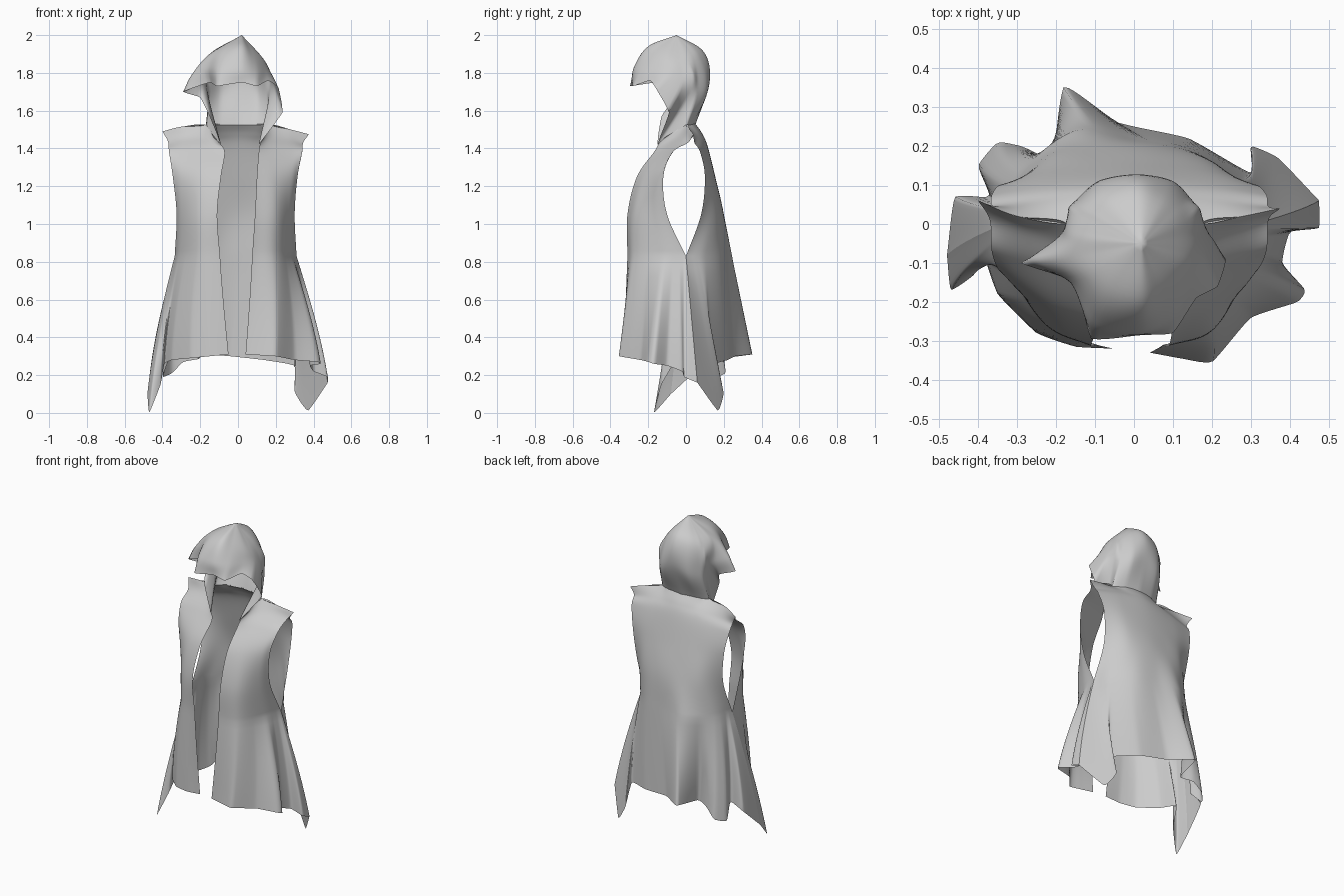
import bpy, bmesh, math
from mathutils import Vector


def catmull(pts, per, closed=False):
    """Smooth curve through key points, 'per' samples per span."""
    p = [Vector(q) for q in pts]
    n = len(p)
    out = []
    for i in range(n if closed else n - 1):
        if closed:
            a, b, c, d = (p[(i + k) % n] for k in (-1, 0, 1, 2))
        else:
            b, c = p[i], p[i + 1]
            a = p[i - 1] if i else b * 2 - c
            d = p[i + 2] if i + 2 < n else c * 2 - b
        for s in range(per):
            t = s / per
            out.append(b + (c - a) * (t / 2) + (a * 2 - b * 5 + c * 4 - d) * (t * t / 2)
                       + (b * 3 - a - c * 3 + d) * (t ** 3 / 2))
    if not closed:
        out.append(p[-1])
    return out


def polyline(pts, per, closed=False):
    """Straight runs between key points."""
    p = [Vector(q) for q in pts]
    ends = p[1:] + p[:1] if closed else p[1:]
    out = [a.lerp(b, s / per) for a, b in zip(p, ends) for s in range(per)]
    return out if closed else out + [p[-1]]


def soft_corners(pts, per, sharp, closed=False):
    return [a.lerp(b, sharp) for a, b in zip(catmull(pts, per, closed), polyline(pts, per, closed))]


def resample(pts, params, sharp=0.0):
    """Points at fractions of the arc length of a row."""
    c = soft_corners(pts, 10, sharp)
    acc = [0.0]
    for a, b in zip(c, c[1:]):
        acc.append(acc[-1] + (b - a).length)
    out, j = [], 0
    for u in params:
        d = u * acc[-1]
        while j < len(c) - 2 and acc[j + 1] < d:
            j += 1
        out.append(c[j].lerp(c[j + 1], (d - acc[j]) / max(acc[j + 1] - acc[j], 1e-6)))
    return out


def sheet(name, rows, closed=False):
    bm = bmesh.new()
    vs = [[bm.verts.new(p) for p in r] for r in rows]
    n = len(rows[0])
    for r0, r1 in zip(vs, vs[1:]):
        for i in range(n if closed else n - 1):
            k = (i + 1) % n
            bm.faces.new((r0[i], r0[k], r1[k], r1[i]))
    bmesh.ops.remove_doubles(bm, verts=bm.verts, dist=0.0005)
    bmesh.ops.recalc_face_normals(bm, faces=bm.faces)
    me = bpy.data.meshes.new(name)
    bm.to_mesh(me)
    bm.free()
    me.shade_smooth()
    ob = bpy.data.objects.new(name, me)
    bpy.context.collection.objects.link(ob)
    return ob


def panel(name, hem, upper, warp, n=64):
    """Cloth panel: flare from hem to waist, smooth above."""
    us = [i / n for i in range(n + 1)]
    low = resample(hem, us, 0.7)
    ups = [resample(r, [min(max(warp(u), 0), 1) for u in us]) for r in upper]
    cols = []
    for i in range(n + 1):
        col = []
        for s in range(12):
            t = s / 12
            p = low[i].lerp(ups[0][i], t)
            p.x *= 1 + 0.14 * t * (1 - t)      # slight outward belly at the sides
            col.append(p)
        cols.append(col + catmull([r[i] for r in ups], 8))
    return sheet(name, list(zip(*cols)))


def end_warp(u):
    return 1 - (1 - u) ** 1.5


def both_warp(u):
    return u - 0.12 * math.sin(2 * math.pi * u)


# Front panels: rows run from the centre opening to the armhole
panel("front_left_panel",
      [(-.05, -.32, .31), (-.15, -.315, .30), (-.25, -.28, .29), (-.35, -.18, .28),
       (-.39, -.07, .26), (-.41, -.13, .15), (-.47, -.17, .0), (-.48, -.08, .1)],
      [[(-.095, -.31, .83), (-.22, -.265, .83), (-.31, -.13, .83), (-.335, 0, .83)],
       [(-.11, -.31, 1.05), (-.22, -.26, 1.05), (-.30, -.16, 1.05), (-.325, -.10, 1.05)],
       [(-.09, -.26, 1.25), (-.2, -.22, 1.25), (-.3, -.16, 1.25), (-.345, -.12, 1.25)],
       [(-.07, -.17, 1.38), (-.19, -.12, 1.39), (-.3, -.09, 1.38), (-.365, -.07, 1.38)],
       [(-.10, -.14, 1.43), (-.18, -.05, 1.46), (-.3, -.01, 1.455), (-.37, .01, 1.435)],
       [(-.13, -.11, 1.46), (-.17, 0, 1.525), (-.3, .02, 1.515), (-.40, .06, 1.49)]],
      end_warp)
panel("front_right_panel",
      [(.04, -.33, .31), (.12, -.345, .305), (.2, -.355, .30), (.3, -.24, .28), (.42, -.2, .27),
       (.44, -.17, .26), (.38, -.1, .25), (.40, -.02, .22), (.475, -.01, .19), (.475, .06, .16)],
      [[(.075, -.31, .83), (.2, -.275, .83), (.28, -.13, .83), (.31, 0, .83)],
       [(.09, -.31, 1.05), (.2, -.27, 1.05), (.27, -.17, 1.05), (.30, -.10, 1.05)],
       [(.10, -.26, 1.25), (.19, -.22, 1.25), (.28, -.16, 1.25), (.315, -.12, 1.25)],
       [(.11, -.17, 1.38), (.19, -.12, 1.39), (.28, -.09, 1.38), (.34, -.07, 1.38)],
       [(.12, -.14, 1.43), (.18, -.05, 1.46), (.28, -.01, 1.45), (.345, .01, 1.43)],
       [(.14, -.11, 1.46), (.17, 0, 1.525), (.28, .02, 1.50), (.375, .04, 1.475)]],
      end_warp)

# Back panel with drooping side tails
panel("back_panel",
      [(-.48, -.08, .1), (-.46, .07, .24), (-.37, .07, .28), (-.40, .15, .19), (-.35, .21, .21),
       (-.29, .2, .27), (-.21, .17, .285), (-.18, .355, .31), (-.04, .26, .30), (.14, .22, .28),
       (.3, .13, .25), (.30, .2, .11), (.37, .17, .01), (.475, .06, .16)],
      [[(-.335, 0, .83), (-.29, .13, .83), (-.15, .24, .83), (0, .22, .83), (.15, .19, .83),
        (.26, .1, .83), (.31, 0, .83)],
       [(-.325, .08, 1.05), (-.2, .18, 1.05), (0, .20, 1.05), (.18, .17, 1.05), (.30, .08, 1.05)],
       [(-.345, .1, 1.25), (-.2, .14, 1.25), (0, .155, 1.25), (.18, .14, 1.25), (.315, .1, 1.25)],
       [(-.365, .075, 1.38), (-.2, .1, 1.4), (0, .115, 1.41), (.18, .1, 1.4), (.34, .075, 1.38)],
       [(-.37, .045, 1.435), (-.2, .06, 1.465), (0, .085, 1.48), (.18, .06, 1.465), (.345, .045, 1.43)],
       [(-.40, .06, 1.49), (-.3, .02, 1.515), (-.17, 0, 1.525), (-.1, .035, 1.53), (0, .05, 1.53),
        (.1, .035, 1.53), (.17, 0, 1.525), (.28, .02, 1.5), (.375, .04, 1.475)]],
      both_warp, 110)

# Hood: brim and neck loop, two upper loops, then the crown point
brim = [(.02, -.285, 1.75), (-.11, -.295, 1.73), (-.15, -.15, 1.75), (-.29, -.10, 1.70),
        (-.2, -.06, 1.67), (-.15, -.13, 1.57), (-.09, -.15, 1.42), (-.17, 0, 1.52),
        (-.1, .035, 1.525), (0, .05, 1.525), (.1, .035, 1.525), (.17, 0, 1.52), (.11, -.15, 1.42),
        (.235, -.09, 1.59), (.215, -.16, 1.72), (.16, -.19, 1.76), (.1, -.28, 1.73)]
middle = [(.02, -.275, 1.83), (-.10, -.255, 1.83), (-.16, -.15, 1.83), (-.245, -.09, 1.79),
          (-.19, -.03, 1.77), (-.17, .01, 1.75), (-.165, .03, 1.73), (-.15, .06, 1.71),
          (-.09, .11, 1.71), (.01, .125, 1.75), (.1, .11, 1.71), (.15, .06, 1.71),
          (.17, .03, 1.72), (.185, -.02, 1.75), (.175, -.08, 1.80), (.15, -.14, 1.82),
          (.1, -.23, 1.82)]
upper = [(.02, -.2, 1.94), (-.06, -.18, 1.93), (-.11, -.13, 1.92), (-.15, -.08, 1.90),
         (-.155, -.04, 1.895), (-.15, -.01, 1.89), (-.135, .02, 1.89), (-.12, .045, 1.89),
         (-.07, .08, 1.90), (.01, .095, 1.91), (.07, .07, 1.90), (.11, .04, 1.88),
         (.13, .01, 1.87), (.135, -.03, 1.87), (.13, -.07, 1.88), (.11, -.11, 1.90),
         (.07, -.16, 1.92)]
loops = [soft_corners(r, 6, s, True) for r, s in ((brim, .7), (middle, .2), (upper, 0))]
crown = Vector((.02, -.05, 2.0))
sheet("hood", list(zip(*[catmull([r[i] for r in loops] + [crown], 8)
                         for i in range(len(loops[0]))])), True)
